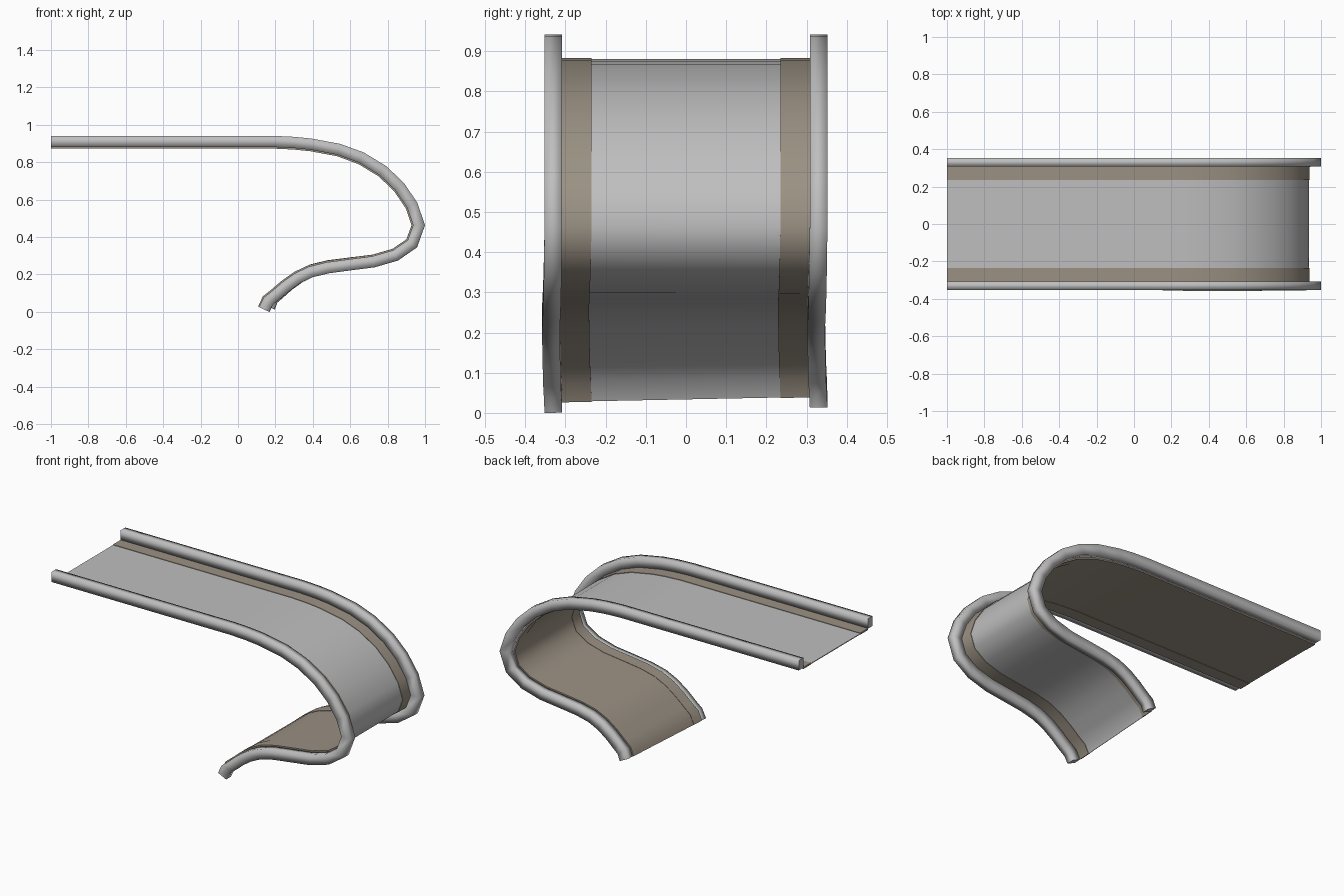
import bpy, bmesh, math
from mathutils import Vector

if "Cube" in bpy.data.objects:
    bpy.data.objects.remove(bpy.data.objects["Cube"])


def make_mat(name, rgb):
    m = bpy.data.materials.new(name)
    m.diffuse_color = (*rgb, 1)
    m.use_nodes = True
    m.node_tree.nodes["Principled BSDF"].inputs["Base Color"].default_value = m.diffuse_color
    return m


GREY = make_mat("grey metal", (0.52, 0.52, 0.52))
TAN = make_mat("warm tan", (0.33, 0.285, 0.23))

# Side path (x, z) through the middle of the rails
PATH = [Vector(p) for p in (
    (-1, .911), (-.5, .911), (0, .911), (.195, .911), (.30, .906), (.39, .897),
    (.54, .869), (.66, .825), (.775, .755), (.864, .67), (.932, .57),
    (.968, .463), (.932, .364), (.842, .302), (.725, .268), (.60, .252),
    (.48, .236), (.39, .214), (.32, .181), (.255, .135), (.20, .088),
    (.162, .058), (.14, .013))]
N = len(PATH)


def frame(i):
    """Outward mitred normal at a path point."""
    a = (PATH[i] - PATH[max(i - 1, 0)])
    b = (PATH[min(i + 1, N - 1)] - PATH[i])
    a = a.normalized() if a.length else b.normalized()
    b = b.normalized() if b.length else a
    t = (a + b).normalized()
    return Vector((-t.y, t.x)) / max(t.dot(a), 0.8)


def sweep(name, profile, mats, edge_mats, smooth_all=False):
    """Sweep a closed (y, outward offset) profile along the path."""
    bm = bmesh.new()
    rings = []
    for i, p in enumerate(PATH):
        nrm = frame(i)
        w = max(0, (i - 11) / (N - 12))
        ring = []
        for y, d in profile:
            q = p + nrm * d
            # slight skew of the lower tail
            s = w * w * (y + .35) / .7
            ring.append(bm.verts.new((q.x + .03 * s,
                                      y - .006 * math.sin(math.pi * w),
                                      q.y + .014 * s)))
        rings.append(ring)
    k = len(profile)
    for r0, r1 in zip(rings, rings[1:]):
        for j in range(k):
            f = bm.faces.new((r0[j], r0[(j + 1) % k], r1[(j + 1) % k], r1[j]))
            f.material_index = edge_mats[j]
            f.smooth = True
    for r in (rings[0], rings[-1]):
        bm.faces.new(r)
    bmesh.ops.recalc_face_normals(bm, faces=bm.faces)
    me = bpy.data.meshes.new(name)
    bm.to_mesh(me)
    bm.free()
    for m in mats:
        me.materials.append(m)
    ob = bpy.data.objects.new(name, me)
    bpy.context.collection.objects.link(ob)
    if not smooth_all:
        bpy.ops.object.select_all(action='DESELECT')
        ob.select_set(True)
        bpy.context.view_layer.objects.active = ob
        bpy.ops.object.shade_smooth_by_angle(angle=math.radians(40))
    return ob


def box(y0, y1, d0, d1):
    return [(y0, d0), (y1, d0), (y1, d1), (y0, d1)]


# Centre sheet: tan inside, grey outside
sweep("sheet", box(-.235, .235, -.036, -.031), [GREY, TAN], [1, 0, 0, 0])

# Border strips and edge rails on both sides
for side, s in (("front", -1), ("back", 1)):
    ya, yb, yc = (s * v for v in (.235, .308, .352))
    sweep(side + "_strip", box(min(ya, yb), max(ya, yb), -.038, -.028),
          [TAN], [0] * 4)
    sweep(side + "_rail", box(min(yb, yc), max(yb, yc), -.03, .03),
          [GREY], [0] * 4, smooth_all=True)
